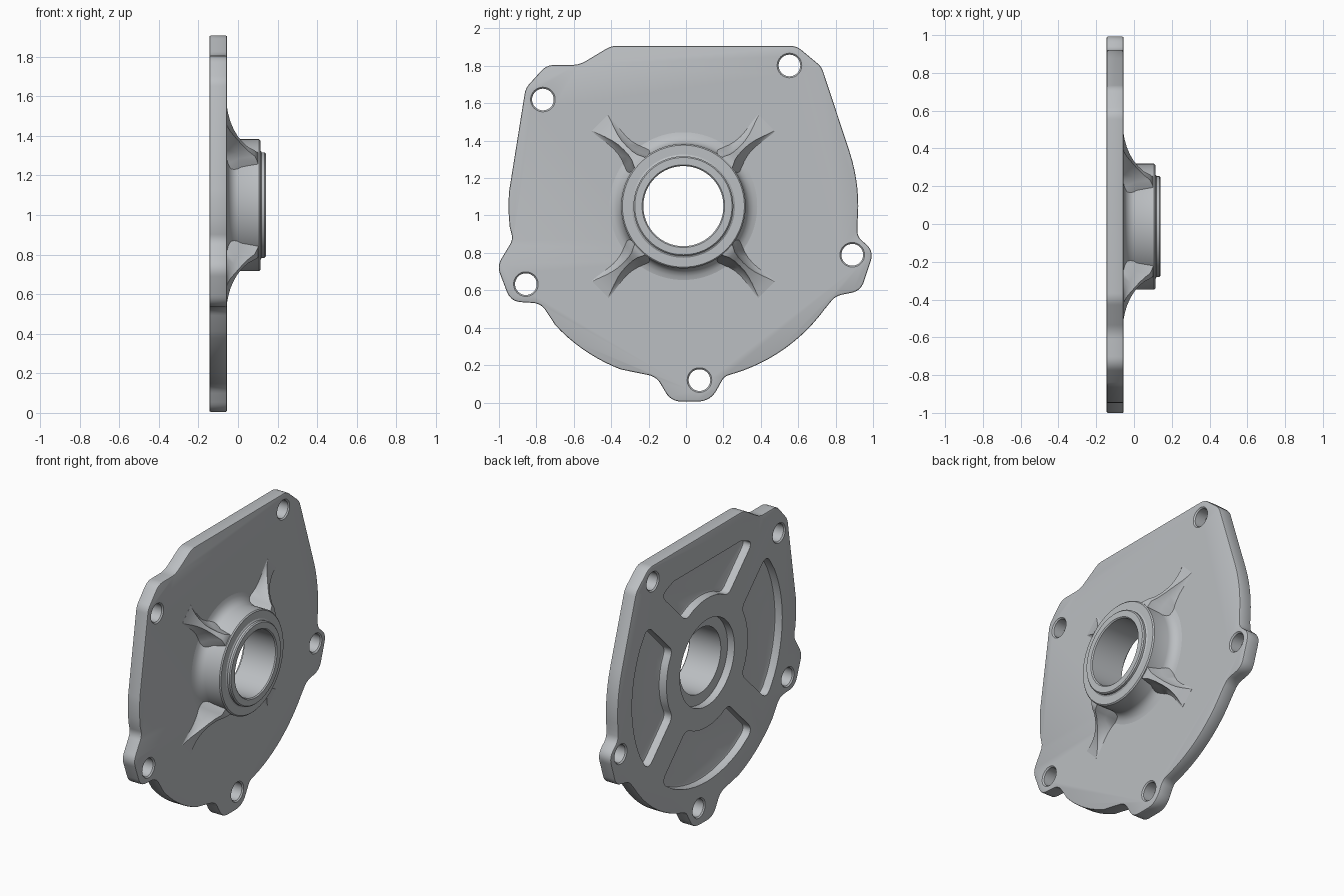
import bpy, bmesh, math
from mathutils import Vector

if "Cube" in bpy.data.objects:
    bpy.data.objects.remove(bpy.data.objects["Cube"])

CY, CZ = -0.014, 1.05            # hub axis
BACK, FACE = -0.145, -0.055      # plate back and front

metal = bpy.data.materials.new("light_grey_metal")
metal.diffuse_color = (0.50, 0.52, 0.54, 1)
metal.use_nodes = True
metal.node_tree.nodes["Principled BSDF"].inputs["Base Color"].default_value = metal.diffuse_color


def polar(r, deg):
    a = math.radians(deg)
    return CY + r * math.cos(a), CZ + r * math.sin(a)


def arc(r, a0, a1, n):
    return [(*polar(r, a0 + (a1 - a0) * i / n), 0) for i in range(n + 1)]


def fillet(corners, steps=7):
    """Round each (y, z, radius) corner of a closed outline."""
    out = []
    for i, (y, z, r) in enumerate(corners):
        p = Vector((y, z))
        a = Vector(corners[i - 1][:2]) - p
        b = Vector(corners[(i + 1) % len(corners)][:2]) - p
        if r == 0:
            out.append(p)
            continue
        t = r * math.tan((math.pi - a.angle(b)) / 2)
        t = min(t, 0.48 * a.length, 0.48 * b.length)
        p0, p1 = p + a.normalized() * t, p + b.normalized() * t
        for k in range(steps + 1):
            s = k / steps
            out.append(p0 * (1 - s) ** 2 + p * 2 * s * (1 - s) + p1 * s * s)
    return out


def loft(name, loops, closed=False):
    """Skin 3D loops; cap the ends or join the last loop to the first."""
    bm = bmesh.new()
    rings = [[bm.verts.new(c) for c in loop] for loop in loops]
    n = len(rings[0])
    pairs = list(zip(rings, rings[1:] + rings[:1])) if closed else list(zip(rings, rings[1:]))
    for a, b in pairs:
        for i in range(n):
            j = (i + 1) % n
            bm.faces.new((a[i], a[j], b[j], b[i]))
    if not closed:
        bm.faces.new(rings[0])
        bm.faces.new(rings[-1])
    bmesh.ops.recalc_face_normals(bm, faces=bm.faces)
    mesh = bpy.data.meshes.new(name)
    bm.to_mesh(mesh)
    bm.free()
    ob = bpy.data.objects.new(name, mesh)
    bpy.context.collection.objects.link(ob)
    mesh.materials.append(metal)
    return ob


def circle(x, r, y=CY, z=CZ, n=64):
    return [(x, y + r * math.cos(2 * math.pi * i / n), z + r * math.sin(2 * math.pi * i / n))
            for i in range(n)]


def activate(ob):
    bpy.ops.object.select_all(action='DESELECT')
    ob.select_set(True)
    bpy.context.view_layer.objects.active = ob


def cut(ob, cutter):
    m = ob.modifiers.new("cut", 'BOOLEAN')
    m.operation, m.solver, m.object = 'DIFFERENCE', 'EXACT', cutter
    activate(ob)
    bpy.ops.object.modifier_apply(modifier=m.name)
    bpy.data.objects.remove(cutter)


def smooth(ob):
    activate(ob)
    bpy.ops.object.shade_smooth_by_angle(angle=math.radians(32))


# Flange plate: round body with bolt lugs and a flat top
R = 0.935
outline = fillet(
    [(-0.40, 1.907, 0.12), (0.59, 1.907, 0.1), (0.725, 1.795, 0.1)]
    + arc(R, 18, -6, 8)
    + [(0.917, 0.885, 0.07), (1.005, 0.81, 0.09), (0.935, 0.597, 0.09), (0.80, 0.57, 0.1)]
    + arc(R, -36, -73, 12)
    + [(0.205, 0.14, 0.1), (0.13, 0.005, 0.12), (-0.08, 0.005, 0.1), (-0.158, 0.138, 0.1)]
    + arc(R, -111, -137, 9)
    + [(-0.775, 0.53, 0.09), (-0.938, 0.54, 0.09), (-1.01, 0.73, 0.09), (-0.925, 0.872, 0.09)]
    + arc(R, -173, -185, 4)
    + [(-0.858, 1.68, 0.1), (-0.746, 1.805, 0.1), (-0.57, 1.805, 0.15)])
plate = loft("flange_plate", [[(x, p.x, p.y) for p in outline] for x in (BACK, FACE)])
bev = plate.modifiers.new("edge", 'BEVEL')
bev.width, bev.segments, bev.limit_method, bev.angle_limit = 0.008, 2, 'ANGLE', math.radians(60)
activate(plate)
bpy.ops.object.modifier_apply(modifier=bev.name)

# Bolt holes with small chamfers, and the central opening
for y, z in [(0.553, 1.802), (-0.765, 1.62), (-0.856, 0.633), (0.072, 0.12), (0.889, 0.79)]:
    cut(plate, loft("hole_cutter", [circle(x, r, y, z, 32) for x, r in
        [(BACK - 0.01, 0.076), (BACK + 0.008, 0.058), (FACE - 0.008, 0.058), (FACE + 0.01, 0.076)]]))
cut(plate, loft("opening_cutter", [circle(BACK - 0.02, 0.285), circle(FACE + 0.02, 0.285)]))


# Four weight-saving pockets in the back, with sloping walls
def pocket(mid, limit, grow):
    ri, ro, d = 0.425 - grow, 0.785 + grow, 0.10 - grow
    ai = 45 - math.degrees(math.asin(d / ri))
    ao = 45 - math.degrees(math.asin(d / ro))
    pts = ([(*polar(ri, mid - ai), 0.08)] + arc(ri, mid - ai + 12, mid + ai - 12, 8)
           + [(*polar(ri, mid + ai), 0.08), (*polar(ro, mid + ao), 0.14)]
           + arc(ro, mid + ao - 11, mid - ao + 11, 12) + [(*polar(ro, mid - ao), 0.14)])
    return fillet([(y, min(z, limit + grow), r) for y, z, r in pts])


for mid in (0, 90, 180, 270):
    limit = 1.72 if mid == 90 else 3
    layers = [(BACK - 0.02, 0.0), (BACK + 0.04, 0.0), (BACK + 0.051, -0.004), (BACK + 0.055, -0.014)]
    cut(plate, loft("pocket_cutter", [[(x, p.x, p.y) for p in pocket(mid, limit, g)]
                                      for x, g in layers]))
smooth(plate)

# Hub: turned profile with base fillet, raised lip and bore
profile = [(-0.095, 0.214), (-0.095, 0.30), (-0.07, 0.40), (-0.055, 0.395), (-0.05, 0.375),
           (-0.038, 0.354), (-0.02, 0.34), (0.0, 0.333), (0.107, 0.333), (0.114, 0.326),
           (0.114, 0.276), (0.12, 0.267), (0.134, 0.267), (0.141, 0.26), (0.141, 0.221),
           (0.134, 0.214)]
smooth(loft("hub", [circle(x, r, n=96) for x, r in profile], closed=True))

# Four buttress ribs: radius, top height, half width on top, half width at base
stations = [(0.30, 0.105, 0.045, 0.11), (0.34, 0.10, 0.035, 0.095), (0.37, 0.085, 0.02, 0.075),
            (0.40, 0.052, 0.014, 0.06), (0.44, 0.022, 0.012, 0.05), (0.48, -0.002, 0.014, 0.047),
            (0.52, -0.022, 0.022, 0.05), (0.56, -0.038, 0.035, 0.056), (0.60, -0.049, 0.05, 0.062),
            (0.63, -0.0545, 0.06, 0.064)]
for k, ang in enumerate((45, 135, 225, 315)):
    a = math.radians(ang)
    c, s = math.cos(a), math.sin(a)
    loops = []
    for r, top, wt, wb in stations:
        h = top - FACE
        wm = wt + (wb - wt) * 0.3
        section = [(-wb, FACE - 0.01), (-wb, FACE), (-wm, FACE + 0.45 * h), (-wt, top),
                   (wt, top), (wm, FACE + 0.45 * h), (wb, FACE), (wb, FACE - 0.01)]
        loops.append([(x, CY + r * c - v * s, CZ + r * s + v * c) for v, x in section])
    smooth(loft(f"rib_{k + 1}", loops))
